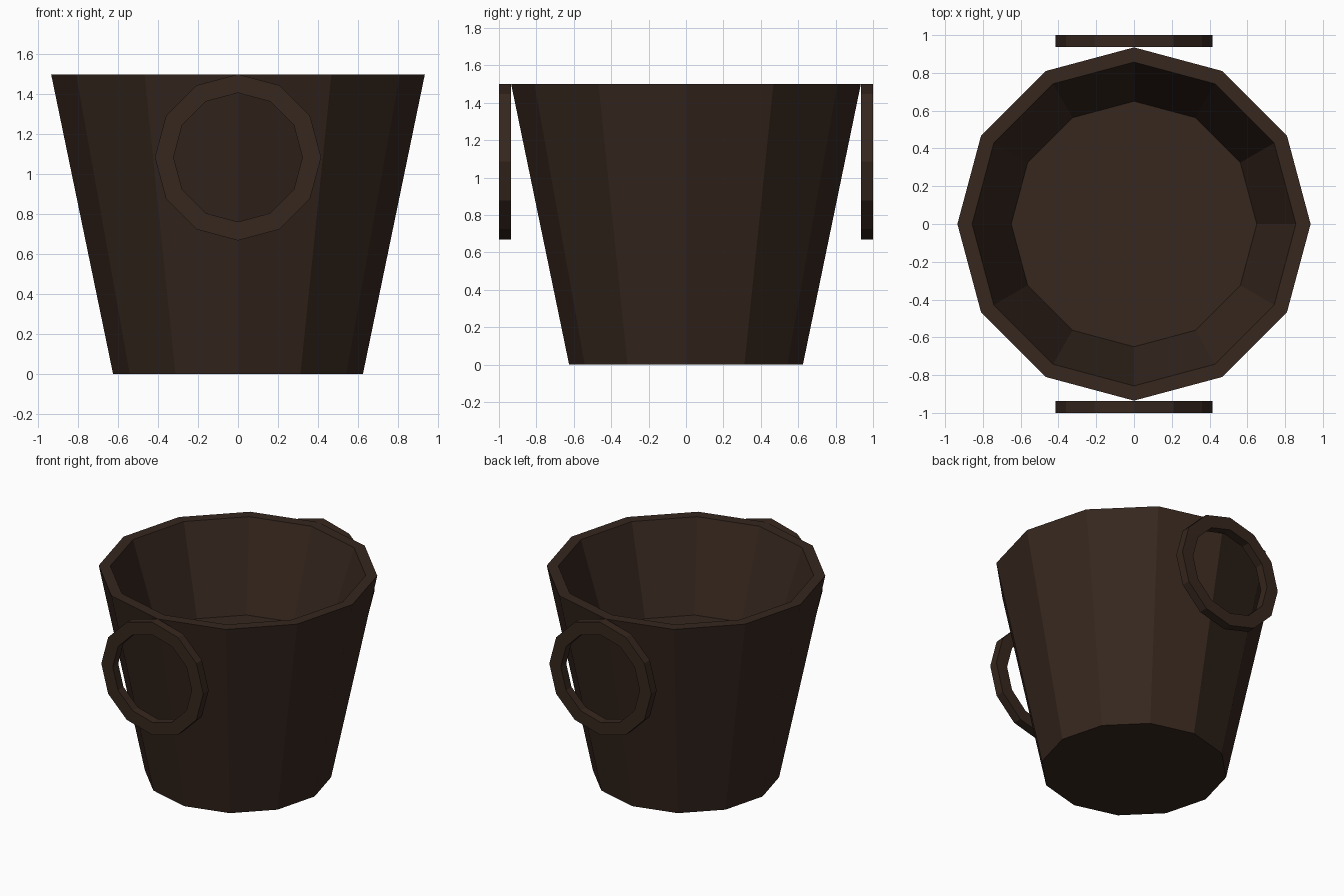
import bpy, bmesh, math

if "Cube" in bpy.data.objects:
    bpy.data.objects.remove(bpy.data.objects["Cube"])

SIDES = 12
brown = bpy.data.materials.new("dark_brown")
brown.diffuse_color = (0.037, 0.020, 0.013, 1)
brown.use_nodes = True
brown.node_tree.nodes["Principled BSDF"].inputs["Base Color"].default_value = brown.diffuse_color


def lathe(name, profile, closed=False):
    """Revolve (radius, height) points about z; caps the ends unless closed."""
    bm = bmesh.new()
    rings = [[bm.verts.new((r * math.cos(math.tau * i / SIDES),
                            r * math.sin(math.tau * i / SIDES), z))
              for i in range(SIDES)] for r, z in profile]
    pairs = list(zip(rings, rings[1:]))
    if closed:
        pairs.append((rings[-1], rings[0]))
    else:
        bm.faces.new(rings[0])
        bm.faces.new(rings[-1])
    for a, b in pairs:
        for i in range(SIDES):
            j = (i + 1) % SIDES
            bm.faces.new((a[i], a[j], b[j], b[i]))
    bmesh.ops.recalc_face_normals(bm, faces=bm.faces)
    mesh = bpy.data.meshes.new(name)
    bm.to_mesh(mesh)
    bm.free()
    mesh.materials.append(brown)
    obj = bpy.data.objects.new(name, mesh)
    bpy.context.collection.objects.link(obj)
    return obj


# Tapered bucket with a rim and a raised inner floor
lathe("bucket", [(0.625, 0), (0.935, 1.5), (0.857, 1.5), (0.65, 0.87)])

# Upright ring handles at the front and back
for name, y in (("front_handle", -0.968), ("back_handle", 0.968)):
    ring = lathe(name, [(0.416, -0.032), (0.416, 0.032),
                        (0.3225, 0.032), (0.3225, -0.032)], closed=True)
    ring.rotation_euler.x = math.pi / 2
    ring.location = (0, y, 1.085)
